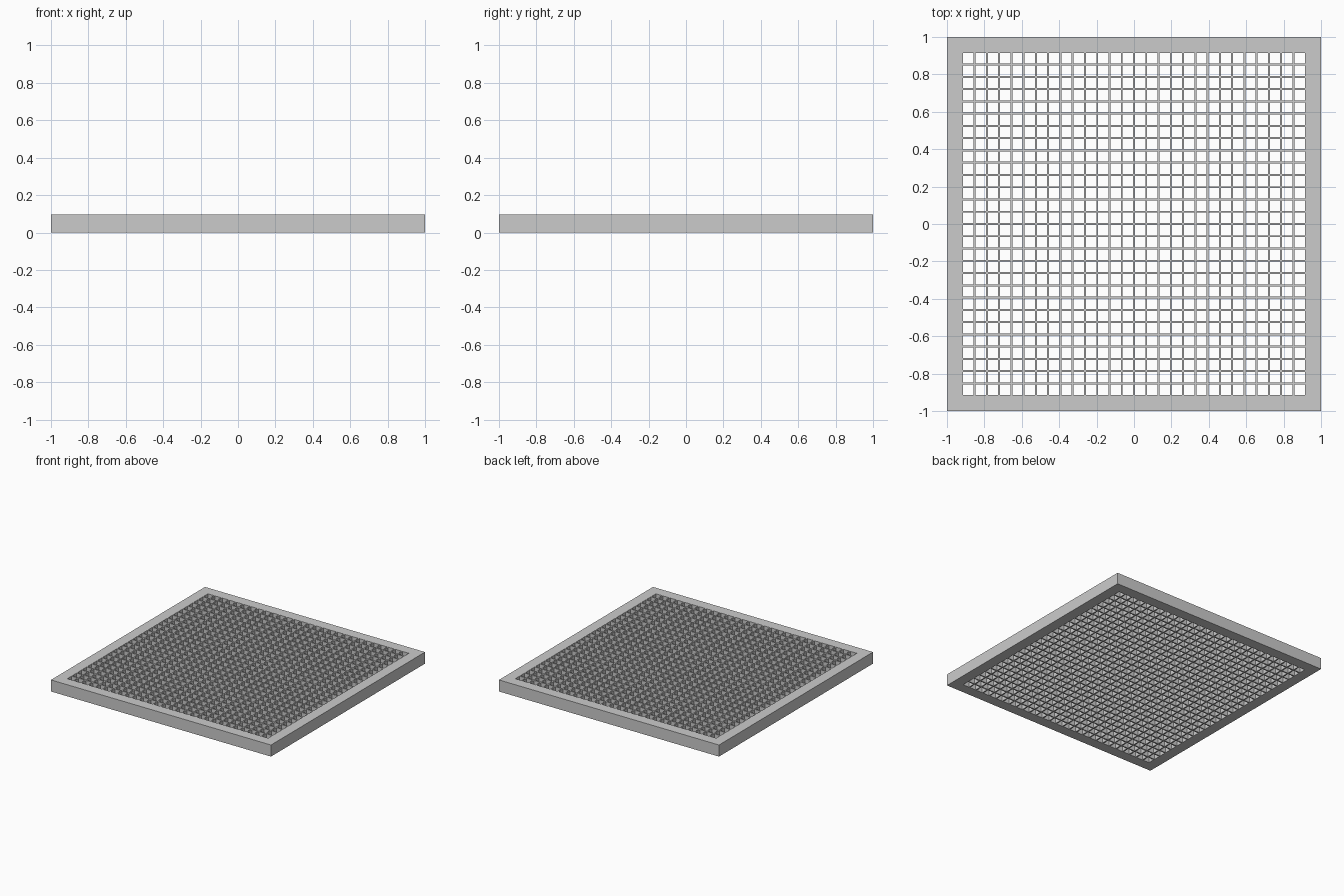
import bpy, bmesh

if "Cube" in bpy.data.objects:
    bpy.data.objects.remove(bpy.data.objects["Cube"])

HEIGHT = 0.095
CELLS = 28
OPEN = 0.913           # half width of the perforated field
WALL = 0.01            # thickness of the walls between cells
HOLE = (2 * OPEN - (CELLS - 1) * WALL) / CELLS

grey = bpy.data.materials.new("plain_grey")
grey.diffuse_color = (0.6, 0.6, 0.6, 1)
grey.use_nodes = True
grey.node_tree.nodes["Principled BSDF"].inputs["Base Color"].default_value = grey.diffuse_color

# Grid lines: rim, then alternating hole and wall strips, then rim
lines = [-1.0]
for i in range(CELLS):
    start = -OPEN + i * (HOLE + WALL)
    lines += [start, start + HOLE]
lines.append(1.0)

# Plan of the tray: every strip crossing except the open cells
bm = bmesh.new()
verts = [[bm.verts.new((x, y, 0)) for x in lines] for y in lines]
for j in range(len(lines) - 1):
    for i in range(len(lines) - 1):
        if i % 2 and j % 2:
            continue
        bm.faces.new((verts[j][i], verts[j][i + 1],
                      verts[j + 1][i + 1], verts[j + 1][i]))

# Raise the plan into a full-height honeycomb with a solid rim
result = bmesh.ops.extrude_face_region(bm, geom=bm.faces[:], use_keep_orig=True)
top = [g for g in result["geom"] if isinstance(g, bmesh.types.BMVert)]
bmesh.ops.translate(bm, vec=(0, 0, HEIGHT), verts=top)
bmesh.ops.recalc_face_normals(bm, faces=bm.faces[:])

mesh = bpy.data.meshes.new("square_grid_panel")
bm.to_mesh(mesh)
bm.free()
mesh.materials.append(grey)
panel = bpy.data.objects.new("square_grid_panel", mesh)
bpy.context.collection.objects.link(panel)
